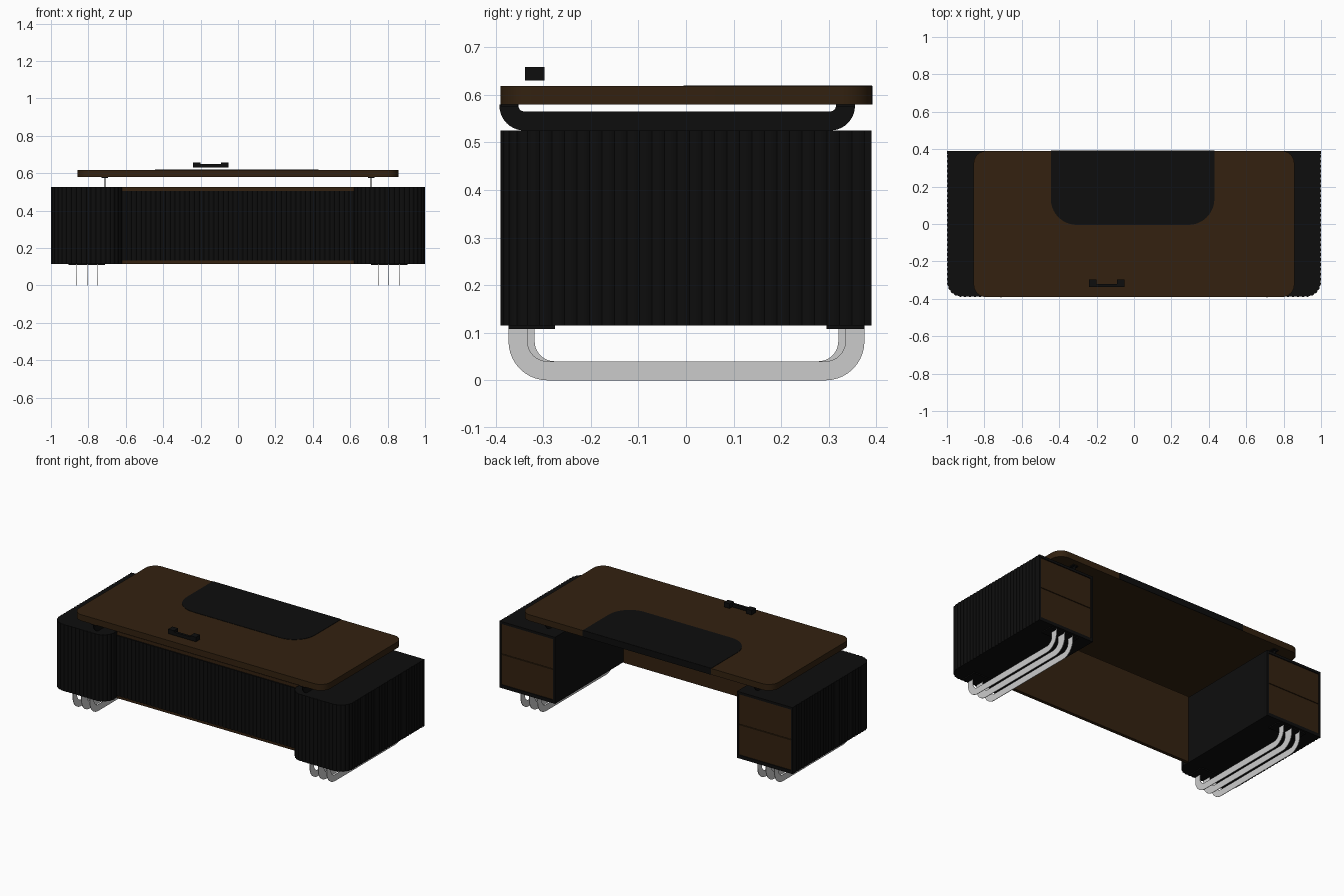
import bpy, bmesh, math
from mathutils import Vector

if "Cube" in bpy.data.objects:
    bpy.data.objects.remove(bpy.data.objects["Cube"])


def material(name, rgb):
    m = bpy.data.materials.new(name)
    m.diffuse_color = (*rgb, 1)
    m.use_nodes = True
    m.node_tree.nodes["Principled BSDF"].inputs["Base Color"].default_value = m.diffuse_color
    return m


BLACK = material("black", (0.004, 0.004, 0.004))
WOOD = material("dark_wood", (0.033, 0.0155, 0.005))
STEEL = material("pale_steel", (0.6, 0.6, 0.6))


def finish(name, bm, mat):
    bmesh.ops.recalc_face_normals(bm, faces=bm.faces)
    me = bpy.data.meshes.new(name)
    bm.to_mesh(me)
    bm.free()
    me.materials.append(mat)
    ob = bpy.data.objects.new(name, me)
    bpy.context.collection.objects.link(ob)
    bpy.context.view_layer.objects.active = ob
    ob.select_set(True)
    bpy.ops.object.shade_smooth_by_angle(angle=math.radians(25))
    ob.select_set(False)
    return ob


def prism(name, pts, z0, z1, mat):
    """Extrude an xy outline from z0 to z1."""
    bm = bmesh.new()
    lo = [bm.verts.new((x, y, z0)) for x, y in pts]
    hi = [bm.verts.new((x, y, z1)) for x, y in pts]
    bm.faces.new(lo)
    bm.faces.new(hi)
    for i in range(len(pts)):
        j = (i + 1) % len(pts)
        bm.faces.new((lo[i], lo[j], hi[j], hi[i]))
    return finish(name, bm, mat)


def box(name, x0, x1, y0, y1, z0, z1, mat):
    return prism(name, [(x0, y0), (x1, y0), (x1, y1), (x0, y1)], z0, z1, mat)


def arc(cx, cy, r, a0, a1, n=10):
    return [(cx + r * math.cos(math.radians(a0 + (a1 - a0) * i / n)),
             cy + r * math.sin(math.radians(a0 + (a1 - a0) * i / n))) for i in range(n + 1)]


def flute(path, pitch=0.026, depth=0.004, sub=6):
    """Resample a path into convex flutes cut inward (to the right of travel)."""
    pts = [Vector(p) for p in path]
    seg = [(b - a).length for a, b in zip(pts, pts[1:])]
    total = sum(seg)
    n = round(total / pitch) * sub
    out, k, start = [], 0, 0.0
    for i in range(n + 1):
        d = total * i / n
        while k < len(seg) - 1 and d > start + seg[k]:
            start += seg[k]
            k += 1
        t = (pts[k + 1] - pts[k]).normalized()
        cut = depth * (1 - abs(math.sin(math.pi * i / sub)))
        p = pts[k] + t * (d - start) + Vector((t.y, -t.x)) * cut
        out.append((p.x, p.y))
    return out


def u_ribbon(name, x, y0, y1, z0, z1, h, w, r, mat, thick=0.003):
    """Flat U-shaped strip standing in the yz plane."""
    ri = max(r - h, 0.012)

    def side(a, b, zb, rad):
        return ([(a, z1)] + arc(a + rad, zb + rad, rad, 180, 270)
                + arc(b - rad, zb + rad, rad, 270, 360) + [(b, z1)])
    outer, inner = side(y0, y1, z0, r), side(y0 + w, y1 - w, z0 + h, ri)
    inner = [(y, min(z, z1)) for y, z in inner]
    bm = bmesh.new()
    rows = [[bm.verts.new((x + dx, y, z)) for y, z in line]
            for dx, line in ((-thick / 2, outer), (thick / 2, outer),
                             (thick / 2, inner), (-thick / 2, inner))]
    for i in range(len(outer) - 1):
        for a in range(4):
            b = (a + 1) % 4
            bm.faces.new((rows[a][i], rows[a][i + 1], rows[b][i + 1], rows[b][i]))
    bm.faces.new([q[0] for q in rows])
    bm.faces.new([q[-1] for q in rows])
    return finish(name, bm, mat)


Z0, Z1, R = 0.115, 0.525, 0.08

# fluted pedestals with drawers, legs and desktop brackets, on both sides
for s, tag in ((1, "right"), (-1, "left")):
    def sbox(name, x0, x1, *rest):
        box(f"{tag}_{name}", s * x0, s * x1, *rest)

    path = ([(1, 0.375)] + arc(1 - R, -0.39 + R, R, 0, -90)
            + arc(0.62 + R, -0.39 + R, R, -90, -180))
    outline = flute(path) + [(0.62, 0.375)]
    prism(f"{tag}_pedestal", [(s * x, y) for x, y in outline], Z0, Z1, BLACK)

    # back frame around the drawers
    sbox("frame_inner", 0.62, 0.632, 0.375, 0.39, Z0, Z1, BLACK)
    sbox("frame_outer", 0.988, 1.0, 0.375, 0.39, Z0, Z1, BLACK)
    sbox("frame_bottom", 0.632, 0.988, 0.375, 0.39, Z0, Z0 + 0.02, BLACK)
    sbox("frame_top", 0.632, 0.988, 0.375, 0.39, Z1 - 0.015, Z1, BLACK)
    sbox("lower_drawer", 0.633, 0.987, 0.37, 0.386, Z0 + 0.021, 0.321, WOOD)
    sbox("upper_drawer", 0.633, 0.987, 0.37, 0.386, 0.325, Z1 - 0.016, WOOD)

    # runner legs and their mounting plates
    for i, x in enumerate((0.75, 0.807, 0.865)):
        u_ribbon(f"{tag}_leg_{i + 1}", s * x, -0.373, 0.375, 0, Z0,
                 0.04, 0.055 if i == 1 else 0.04, 0.082, STEEL)
    sbox("front_leg_plate", 0.71, 0.905, -0.373, -0.275, 0.108, Z0, BLACK)
    sbox("back_leg_plate", 0.71, 0.905, 0.295, 0.375, 0.108, Z0, BLACK)

    # bracket carrying the desktop
    u_ribbon(f"{tag}_bracket", s * 0.712, -0.392, 0.355, Z1, 0.58,
             0.04, 0.04, 0.052, BLACK, 0.005)
    sbox("bracket_front_plate", 0.695, 0.729, -0.388, -0.353, 0.574, 0.58, BLACK)
    sbox("bracket_back_plate", 0.695, 0.729, 0.315, 0.355, 0.574, 0.58, BLACK)

# front panel: wood board with a fluted black facing
box("front_panel", -0.62, 0.62, -0.295, -0.275, Z0, Z1, WOOD)
prism("front_panel_facing",
      flute([(0.62, -0.303), (-0.62, -0.303)]) + [(-0.62, -0.29), (0.62, -0.29)],
      0.133, 0.505, BLACK)

# desktop
X, Y, C = 0.857, 0.39, 0.065
prism("desktop", arc(X - C, Y - C, C, 0, 90) + arc(C - X, Y - C, C, 90, 180)
      + arc(C - X, C - Y, C, 180, 270) + arc(X - C, C - Y, C, 270, 360),
      0.58, 0.618, WOOD)

# writing pad with its edge wrapping down the back
prism("writing_pad", [(0.43, 0.391), (-0.445, 0.391)]
      + arc(-0.445 + 0.14, -0.005 + 0.14, 0.14, 180, 270)
      + arc(0.43 - 0.14, -0.005 + 0.14, 0.14, 270, 360), 0.617, 0.62, BLACK)
box("writing_pad_edge", -0.445, 0.43, 0.389, 0.392, 0.58, 0.618, BLACK)

# pen rest: two end blocks joined by a bar
box("pen_rest_bar", -0.24, -0.05, -0.338, -0.322, 0.63, 0.65, BLACK)
for n, x in (("left", -0.24), ("right", -0.09)):
    box(f"pen_rest_{n}_block", x, x + 0.04, -0.338, -0.297, 0.63, 0.658, BLACK)
